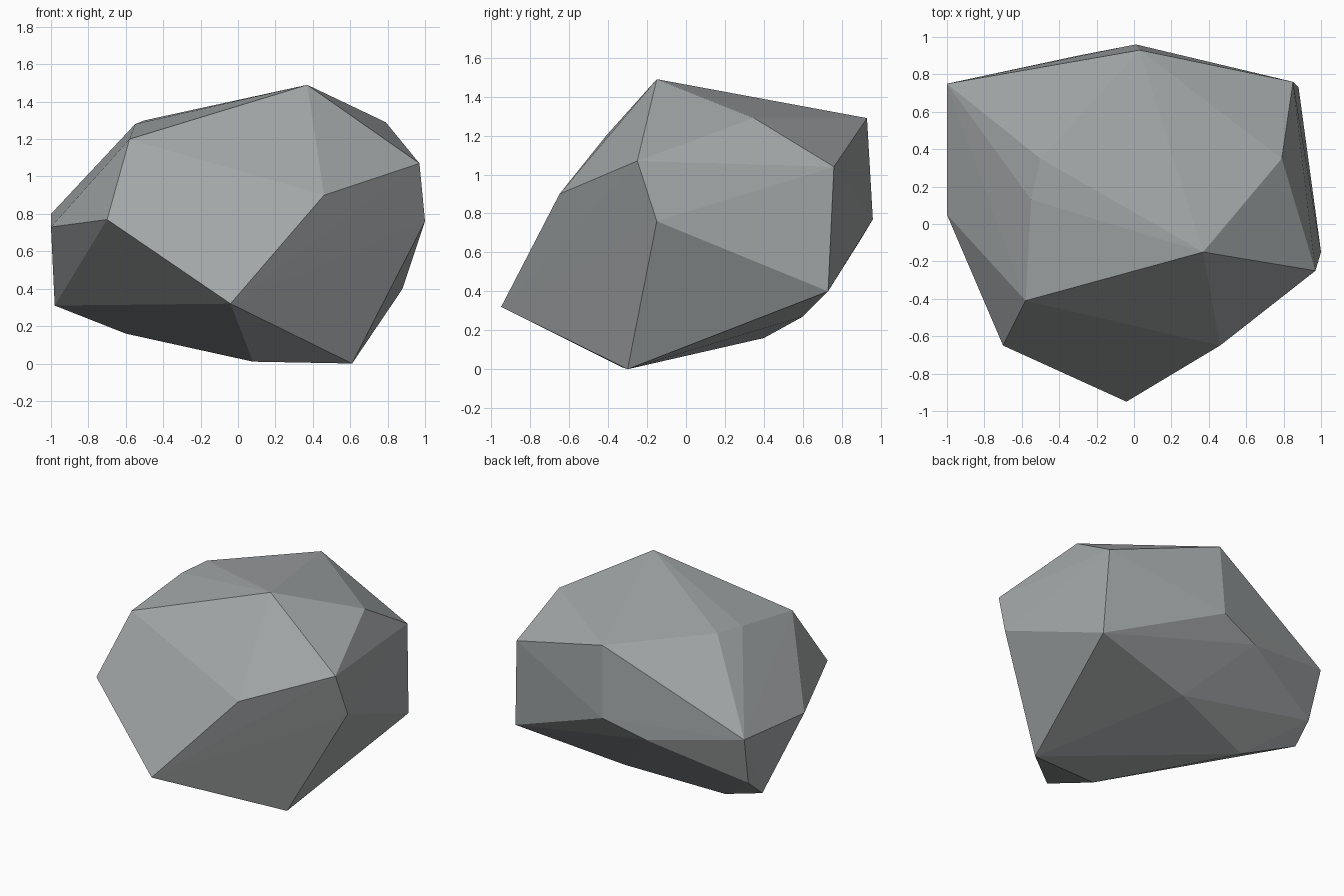
import bpy
import bmesh

default_cube = bpy.data.objects.get("Cube")
if default_cube:
    bpy.data.objects.remove(default_cube, do_unlink=True)


def make_material(name, colour):
    material = bpy.data.materials.new(name)
    material.use_nodes = True
    material.diffuse_color = colour
    shader = material.node_tree.nodes["Principled BSDF"]
    shader.inputs["Base Color"].default_value = colour
    shader.inputs["Roughness"].default_value = 0.9
    return material


# Corners of the boulder, grouped by the region of the stone they shape
crown = [(.37, -.15, 1.49), (-.58, -.41, 1.2), (-.55, .13, 1.28),
         (-.5, .35, 1.3), (.79, .35, 1.29), (.03, .93, 1.29)]
front_corners = [(.46, -.65, .9), (-.04, -.95, .32), (-.7, -.65, .77)]
right_corners = [(.97, -.25, 1.07), (1, -.15, .76), (.85, .76, 1.04), (.88, .73, .4)]
left_corners = [(-1, .05, .73), (-1, .75, .8), (-.97, .66, .44), (-.98, .51, .31)]
back_corners = [(.01, .96, .77), (-.3, .9, .67)]
base = [(.61, -.3, 0), (.08, -.33, .01), (-.6, .4, .16), (.08, .6, .27)]


def build_boulder(name, corners, material):
    """Wrap the corners in a tight faceted skin with flat faces."""
    shape = bmesh.new()
    for corner in corners:
        shape.verts.new(corner)
    bmesh.ops.convex_hull(shape, input=shape.verts)
    loose = [vert for vert in shape.verts if not vert.link_faces]
    bmesh.ops.delete(shape, geom=loose, context='VERTS')
    bmesh.ops.recalc_face_normals(shape, faces=shape.faces)
    for face in shape.faces:
        face.smooth = False
    mesh = bpy.data.meshes.new(name)
    shape.to_mesh(mesh)
    shape.free()
    mesh.materials.append(material)
    boulder = bpy.data.objects.new(name, mesh)
    bpy.context.collection.objects.link(boulder)
    return boulder


stone_grey = make_material("stone_grey", (.36, .38, .385, 1))
all_corners = crown + front_corners + right_corners + left_corners + back_corners + base
build_boulder("boulder", all_corners, stone_grey)
